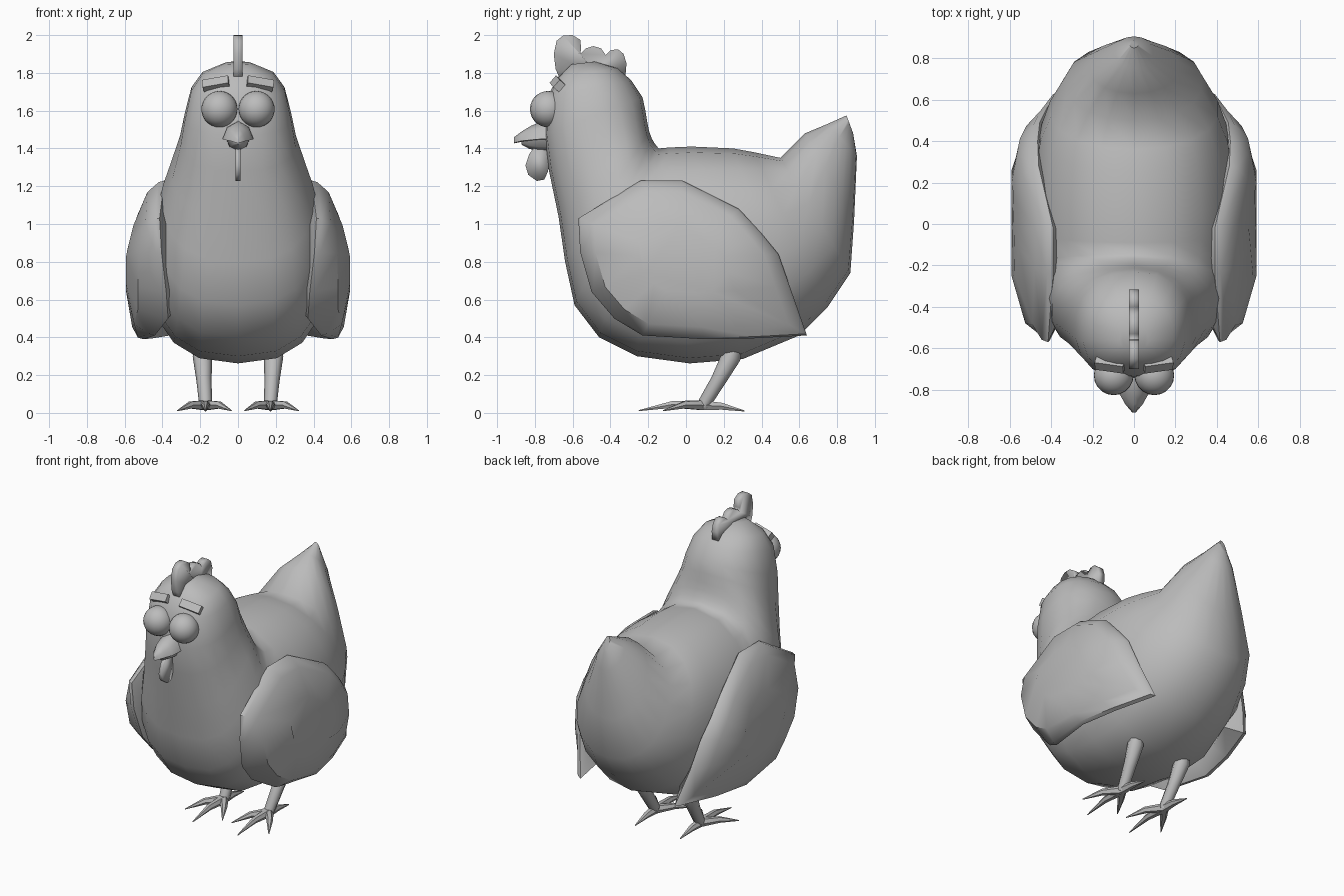
import bpy, bmesh, math
from mathutils import Vector, Matrix

cube = bpy.data.objects.get("Cube")
if cube:
    bpy.data.objects.remove(cube, do_unlink=True)

grey = bpy.data.materials.new("plain grey")
grey.use_nodes = True
COLOUR = (0.5, 0.5, 0.5, 1)
grey.diffuse_color = COLOUR
grey.node_tree.nodes["Principled BSDF"].inputs["Base Color"].default_value = COLOUR


def finish(name, bm, angle=45):
    bmesh.ops.recalc_face_normals(bm, faces=bm.faces)
    mesh = bpy.data.meshes.new(name)
    bm.to_mesh(mesh)
    bm.free()
    mesh.materials.append(grey)
    ob = bpy.data.objects.new(name, mesh)
    bpy.context.collection.objects.link(ob)
    bpy.ops.object.select_all(action='DESELECT')
    ob.select_set(True)
    bpy.context.view_layer.objects.active = ob
    bpy.ops.object.shade_smooth_by_angle(angle=math.radians(angle))


def loft(bm, rings):
    """Skin a list of equal-length closed rings and cap both ends."""
    loops = [[bm.verts.new(p) for p in r] for r in rings]
    n = len(loops[0])
    for a, b in zip(loops, loops[1:]):
        for i in range(n):
            j = (i + 1) % n
            bm.faces.new((a[i], a[j], b[j], b[i]))
    bm.faces.new(loops[0])
    bm.faces.new(loops[-1])


def tube(bm, points, radii, sides=8):
    """Tapered limb along a path."""
    pts = [Vector(p) for p in points]
    rings = []
    for k, p in enumerate(pts):
        d = (pts[min(k + 1, len(pts) - 1)] - pts[max(k - 1, 0)]).normalized()
        u = d.cross(Vector((0, 1, 0) if abs(d.z) > 0.7 else (0, 0, 1))).normalized()
        v = d.cross(u)
        rings.append([p + (u * math.cos(t) + v * math.sin(t)) * radii[k]
                      for t in (2 * math.pi * i / sides for i in range(sides))])
    loft(bm, rings)


def plate(name, outline, half):
    """Side outline (y, z) extruded across x."""
    bm = bmesh.new()
    loft(bm, [[(x, y, z) for y, z in outline] for x in (-half, half)])
    finish(name, bm, 100)


def power(v, e):
    return math.copysign(abs(v) ** e, v)


# Body: slanted rings from tail to crown; upper (y, z), lower (y, z), half width
STATIONS = [
    (.85, 1.575, .885, 1.48, .02), (.75, 1.53, .905, 1.36, .09),
    (.63, 1.48, .89, 1.02, .215), (.50, 1.35, .87, .74, .33),
    (.36, 1.38, .75, .56, .41), (.25, 1.40, .60, .41, .46),
    (.03, 1.41, .30, .285, .49), (-.09, 1.405, .02, .262, .485),
    (-.145, 1.40, -.26, .30, .475), (-.165, 1.425, -.46, .40, .455),
    (-.18, 1.45, -.59, .57, .43), (-.195, 1.49, -.64, .80, .40),
    (-.205, 1.54, -.675, 1.04, .355), (-.215, 1.60, -.725, 1.28, .31),
    (-.23, 1.67, -.75, 1.47, .285), (-.29, 1.76, -.735, 1.67, .25),
    (-.36, 1.825, -.68, 1.775, .19), (-.48, 1.86, -.61, 1.845, .07)]
bm = bmesh.new()
rings = []
SIDES = 18
for row, (yu, zu, yl, zl, w) in enumerate(STATIONS):
    ring = []
    for i in range(SIDES):
        t = 2 * math.pi * i / SIDES
        c, s = math.cos(t), math.sin(t)
        # the chest and face are blunter than the back and tail
        e = .8 if c < 0 and row > 5 else .92
        k = (1 + power(c, e)) / 2
        ring.append((w * power(s, e), yl + (yu - yl) * k, zl + (zu - zl) * k))
    rings.append(ring)
loft(bm, rings)
finish("body", bm, 60)

# Wings: rim point (y, z), rim x, outer swell x
WING = [(-.24, 1.23, .39, .48), (-.02, 1.23, .39, .48), (.28, 1.08, .46, .535),
        (.40, .95, .465, .55), (.49, .84, .455, .55), (.56, .64, .42, .52),
        (.64, .41, .36, .445), (.36, .395, .45, .52), (.10, .39, .50, .56),
        (-.23, .41, .44, .55), (-.38, .50, .37, .53), (-.50, .64, .38, .53),
        (-.56, .85, .405, .525), (-.57, 1.03, .415, .49)]
CY, CZ = -.02, .82


def wing_ring(side, scale, col, push=0.0):
    return [(side * (p[col] + push), CY + (p[0] - CY) * scale, CZ + (p[1] - CZ) * scale)
            for p in WING]


for side, label in ((1, "left"), (-1, "right")):
    bm = bmesh.new()
    centre = [(side * (.592 - .25 * max(0, z - .84)), y, z)
              for _, y, z in wing_ring(side, .42, 2)]
    loft(bm, [wing_ring(side, .8, 2, -.05), wing_ring(side, 1, 2),
              wing_ring(side, .98, 2, .03), wing_ring(side, .85, 3), centre])
    finish(label + "_wing", bm, 40)

    # Eye
    bm = bmesh.new()
    bmesh.ops.create_uvsphere(bm, u_segments=20, v_segments=14, radius=.096,
                              matrix=Matrix.Translation((side * .098, -.73, 1.608)))
    finish(label + "_eye", bm, 60)

    # Eyebrow
    bm = bmesh.new()
    turn = (Matrix.Rotation(side * math.radians(8), 4, 'Z')
            @ Matrix.Rotation(side * math.radians(10), 4, 'Y')
            @ Matrix.Rotation(math.radians(-40), 4, 'X'))
    bmesh.ops.create_cube(bm, size=1, matrix=Matrix.Translation((side * .115, -.675, 1.738))
                          @ turn @ Matrix.Diagonal((.14, .055, .052, 1)))
    finish(label + "_eyebrow", bm, 30)

    # Leg and foot
    bm = bmesh.new()
    tube(bm, [(side * .19, .265, .36), (side * .188, .24, .30), (side * .18, .17, .17),
              (side * .172, .10, .055), (side * .172, .09, .03)],
         [.035, .052, .04, .035, .03])
    for tip, mid in (((.172, -.25, .012), (.172, -.07, .045)),
                     ((.32, -.12, .012), (.25, -.01, .042)),
                     ((.035, -.12, .012), (.10, -.01, .042)),
                     ((.172, .31, .01), (.172, .19, .035))):
        tube(bm, [(side * .172, .09, .04), (side * mid[0], *mid[1:]),
                  (side * tip[0], *tip[1:])], [.03, .021, .003], 6)
    finish(label + "_leg", bm, 50)


def beak(name, rows):
    """Rows from face to tip: y, half width, ridge z, edge z."""
    bm = bmesh.new()
    loft(bm, [[(-w, y, e), (-w * .7, y, e + (t - e) * .65), (0, y, t),
               (w * .7, y, e + (t - e) * .65), (w, y, e), (0, y, e - (t - e) * .1)]
              for y, w, t, e in rows])
    finish(name, bm, 60)


beak("upper_beak", [(-.68, .08, 1.555, 1.45), (-.765, .082, 1.542, 1.45),
                    (-.82, .07, 1.52, 1.445), (-.87, .042, 1.49, 1.44),
                    (-.91, .008, 1.46, 1.43)])
beak("lower_beak", [(-.68, .065, 1.385, 1.45), (-.78, .062, 1.387, 1.45),
                    (-.83, .048, 1.398, 1.45), (-.87, .015, 1.42, 1.445)])

# Wattle and comb
plate("wattle", [(-.75, 1.41), (-.80, 1.41), (-.83, 1.37), (-.85, 1.31), (-.835, 1.26),
                 (-.79, 1.228), (-.75, 1.235), (-.73, 1.28), (-.72, 1.35)], .013)
plate("comb", [(-.66, 1.75), (-.69, 1.82), (-.70, 1.90), (-.685, 1.97), (-.65, 1.998),
               (-.60, 2.0), (-.56, 1.975), (-.555, 1.93), (-.56, 1.90), (-.53, 1.93),
               (-.49, 1.942), (-.45, 1.93), (-.425, 1.895), (-.40, 1.92), (-.36, 1.925),
               (-.33, 1.90), (-.315, 1.85), (-.32, 1.79), (-.45, 1.77)], .024)
